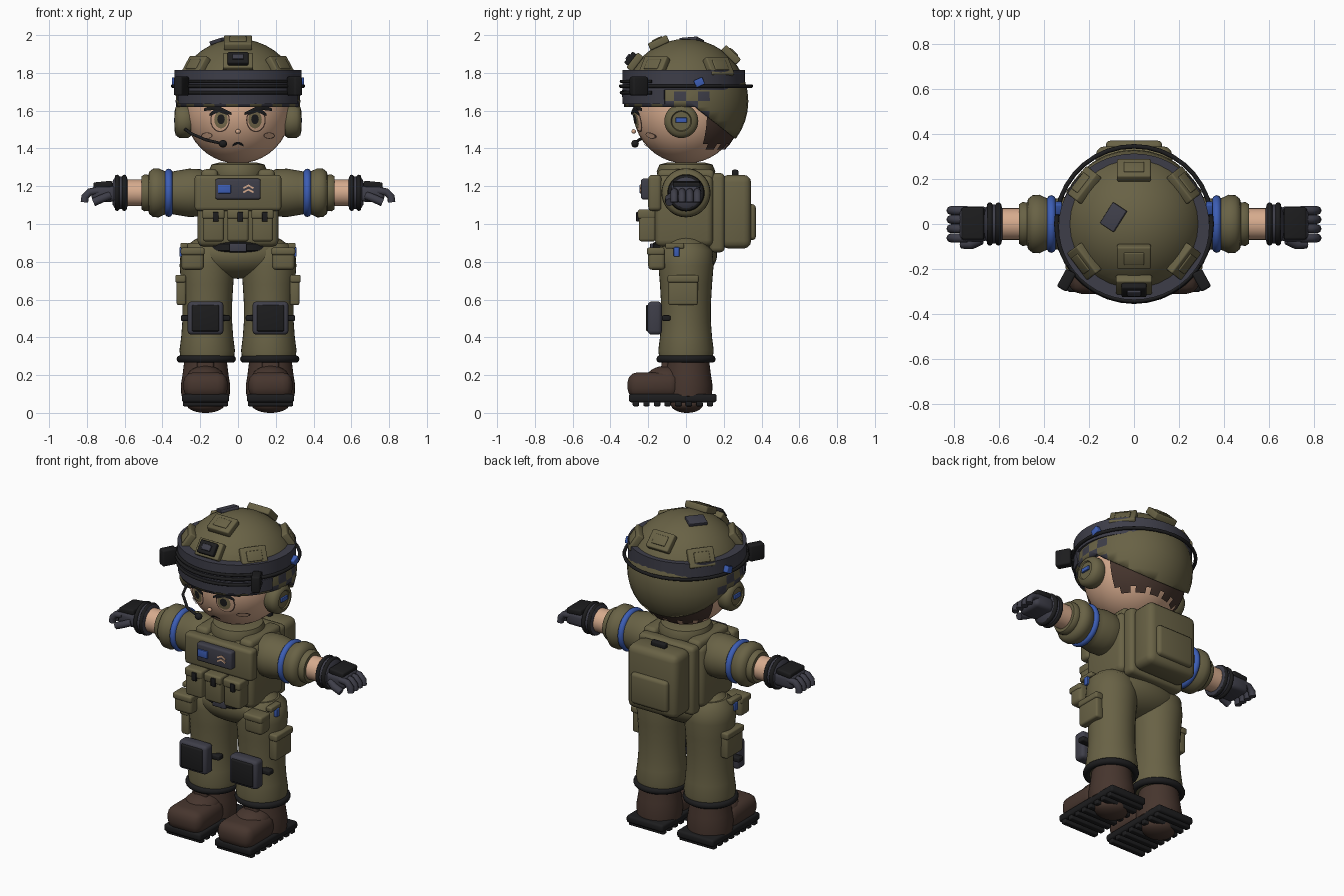
import bpy, bmesh
from math import sin, cos, pi, radians, sqrt, atan2, floor
from mathutils import Matrix, Vector, Euler

if "Cube" in bpy.data.objects:
    bpy.data.objects.remove(bpy.data.objects["Cube"])


def material(name, *rgb):
    m = bpy.data.materials.new(name)
    m.use_nodes = True
    m.diffuse_color = (*rgb, 1)
    m.node_tree.nodes["Principled BSDF"].inputs["Base Color"].default_value = (*rgb, 1)
    return m


OLIVE = material("olive cloth", .14, .122, .06)
GREY = material("slate grey", .048, .048, .066)
BLACK = material("black rubber", .012, .012, .013)
SKIN = material("skin", .68, .41, .27)
BROWN = material("dark brown", .062, .036, .027)
BLUE = material("blue", .045, .11, .46)
IRIS = material("iris", .2, .16, .08)


def xform(loc=(0, 0, 0), rot=(0, 0, 0), scale=(1, 1, 1)):
    return Matrix.LocRotScale(Vector(loc), Euler(rot), Vector(scale))


def finish(name, bm, mats, matrix=Matrix()):
    bm.transform(matrix)
    bmesh.ops.recalc_face_normals(bm, faces=bm.faces)
    for f in bm.faces:
        f.smooth = True
    for e in bm.edges:
        e.smooth = e.calc_face_angle(0) < .75
    mesh = bpy.data.meshes.new(name)
    bm.to_mesh(mesh)
    bm.free()
    for m in mats if isinstance(mats, list) else [mats]:
        mesh.materials.append(m)
    ob = bpy.data.objects.new(name, mesh)
    bpy.context.collection.objects.link(ob)
    return ob


def box(name, loc, size, mat, bevel=.012, rot=(0, 0, 0), matrix=None):
    bm = bmesh.new()
    bmesh.ops.create_cube(bm, size=1, matrix=xform(scale=size))
    if bevel:
        bmesh.ops.bevel(bm, geom=bm.edges[:], offset=bevel, segments=3, profile=.5, affect='EDGES')
    return finish(name, bm, mat, matrix or xform(loc, rot))


def ball(name, loc, radii, mat):
    bm = bmesh.new()
    bmesh.ops.create_uvsphere(bm, u_segments=32, v_segments=20, radius=1)
    return finish(name, bm, mat, xform(loc, scale=radii))


def lathe(name, prof, mat, matrix=Matrix(), arc=(0, 360), closed=False, n=36):
    bm = bmesh.new()
    full = arc[1] - arc[0] == 360
    m, k = (n if full else n + 1), len(prof)
    angles = [radians(arc[0] + (arc[1] - arc[0]) * i / n) for i in range(m)]
    rows = [[bm.verts.new((r * cos(a), r * sin(a), z)) for r, z in prof] for a in angles]
    for i in range(n):
        a, b = rows[i], rows[(i + 1) % m]
        for j in range(k if closed else k - 1):
            bm.faces.new((a[j], b[j], b[(j + 1) % k], a[(j + 1) % k]))
    if full and not closed:
        bm.faces.new([r[0] for r in rows])
        bm.faces.new([r[-1] for r in rows])
    elif closed and not full:
        bm.faces.new(rows[0])
        bm.faces.new(rows[-1])
    return finish(name, bm, mat, matrix)


def ring(name, R, r, mat, matrix, arc=(0, 360)):
    prof = [(R + r * cos(i * pi / 5), r * sin(i * pi / 5)) for i in range(10)]
    return lathe(name, prof, mat, matrix, arc, True)


def tube(name, pts, r, mat):
    cu = bpy.data.curves.new(name, 'CURVE')
    cu.dimensions, cu.bevel_depth, cu.bevel_resolution, cu.use_fill_caps = '3D', r, 2, True
    sp = cu.splines.new('POLY')
    sp.points.add(len(pts) - 1)
    for p, co in zip(sp.points, pts):
        p.co = (*co, 1)
    cu.materials.append(mat)
    ob = bpy.data.objects.new(name, cu)
    bpy.context.collection.objects.link(ob)


HEAD, HR = 1.6, .28
DOME, DR = 1.65, .33


# Thin face details that follow the curve of the head
def decal(name, pts, lift, mat):
    bm = bmesh.new()
    f = bm.faces.new([bm.verts.new((x, 0, z)) for x, z in pts])
    bmesh.ops.poke(bm, faces=[f])
    for v in bm.verts:
        v.co.y = -sqrt((HR + lift) ** 2 - v.co.x ** 2 - (v.co.z - HEAD) ** 2)
    finish(name, bm, mat)


def oval(name, x, z, w, h, lift, mat):
    decal(name, [(x + w * cos(i * pi / 10), z + h * sin(i * pi / 10)) for i in range(20)], lift, mat)


def stroke(name, pts, width, lift, mat):
    decal(name, pts + [(x, z - width) for x, z in reversed(pts)], lift, mat)


# Head, hair and face
ball("head", (0, 0, HEAD), (HR, HR, HR), SKIN)
bm = bmesh.new()
bmesh.ops.create_uvsphere(bm, u_segments=48, v_segments=24, radius=.292, matrix=xform((0, 0, HEAD)))
drop = []
for f in bm.faces:
    c = f.calc_center_median()
    jag = .035 * (floor(atan2(c.y, c.x) / (pi / 24)) % 3 == 0)
    if c.y < .1 or c.z < 1.4 + jag:
        drop.append(f)
bmesh.ops.delete(bm, geom=drop, context='FACES')
finish("back_hair", bm, BROWN)
ball("nose", (0, -.277, 1.49), (.014, .012, .012), SKIN)
stroke("mouth", [(-.03, 1.42), (-.015, 1.432), (0, 1.435), (.015, 1.432), (.03, 1.42)], .01, .004, BLACK)
for s in (-1, 1):
    oval("eye_outline", s * .095, 1.55, .052, .064, .003, BROWN)
    oval("eye_white", s * .095, 1.55, .046, .058, .005, SKIN)
    oval("eye_iris", s * .09, 1.552, .036, .046, .007, IRIS)
    oval("eye_pupil", s * .09, 1.555, .02, .026, .009, BLACK)
    stroke("eye_lash", [(s * .15, 1.585), (s * .125, 1.607), (s * .09, 1.61), (s * .05, 1.588)], .014, .011, BLACK)
    stroke("brow", [(s * .18, 1.612), (s * .14, 1.628), (s * .09, 1.618), (s * .035, 1.59)], .014, .014, BLACK)
    oval("cheek_mark", s * .165, 1.468, .03, .017, .003, BROWN)
    oval("cheek", s * .165, 1.468, .026, .013, .006, SKIN)

# Helmet shell, cut higher over the face than behind, with mottled sides
bm = bmesh.new()
bmesh.ops.create_uvsphere(bm, u_segments=32, v_segments=20, radius=DR, matrix=xform((0, 0, DOME)))
for co, no in (((0, 0, 1.62), (0, 0, 1)), ((0, .05, 1.62), (0, .8, 1))):
    bmesh.ops.bisect_plane(bm, geom=bm.verts[:] + bm.edges[:] + bm.faces[:], plane_co=co, plane_no=no)
drop = []
for f in bm.faces:
    c = f.calc_center_median()
    if c.z < 1.62 and c.z < 1.62 - .8 * (c.y - .05):
        drop.append(f)
    elif c.z < 1.71 and c.y < .13:
        f.material_index = (floor(atan2(c.y, c.x) * 16 / pi) + floor((c.z - DOME) / .05)) % 2
bmesh.ops.delete(bm, geom=drop, context='FACES')
shell = finish("helmet_shell", bm, [OLIVE, GREY])
mod = shell.modifiers.new("thickness", 'SOLIDIFY')
mod.thickness, mod.offset = .035, -1

# Goggle band, visor and strap
lathe("goggle_band", [(.27, 1.71), (.335, 1.71), (.335, 1.815), (.27, 1.815)], GREY,
      xform((0, -.012, 0), scale=(1, .97, 1)), closed=True, n=48)
lathe("visor", [(.29, 1.635), (.335, 1.635), (.34, 1.71), (.29, 1.71)], GREY, arc=(200, 340), closed=True)
ring("strap", .345, .01, BLACK, xform((0, 0, 1.73)))
for z in (1.695, 1.755):
    ring("goggle_rim", .342, .009, BLACK, xform((0, 0, z)), (212, 328))


def on_dome(name, x, y, size, mat, lift=0, bevel=.008, spin=0):
    d = Vector((x, y, sqrt(DR * DR - x * x - y * y)))
    q = d.to_track_quat('Z', 'Y').to_matrix().to_4x4()
    d += d.normalized() * lift
    box(name, None, size, mat, bevel, matrix=xform((d.x, d.y, d.z + DOME)) @ q @ Matrix.Rotation(spin, 4, 'Z'))


# Raised helmet plates and fittings
for x, y in ((0, -.14), (0, .23), (.22, -.165), (-.22, -.165), (.22, .17), (-.22, .17)):
    lift = .012 if x == 0 else .005
    on_dome("helmet_plate", x, y, (.15, .11, .04), OLIVE, lift)
    on_dome("helmet_plate_inset", x, y, (.09, .06, .02), OLIVE, lift + .016, .005)
on_dome("lamp_mount", 0, -.262, (.16, .1, .04), OLIVE, .01)
on_dome("lamp_body", 0, -.262, (.11, .075, .05), BLACK, .03)
on_dome("lamp_face", 0, -.262, (.06, .035, .02), GREY, .053, .004)
on_dome("crown_patch", -.09, .03, (.11, .075, .02), GREY, .004, .004, -.25)

for s in (-1, 1):
    side = xform((s * .25, -.025, 1.545), (0, s * pi / 2, 0))
    box("goggle_clip", (s * .3, -.25, 1.73), (.05, .09, .1), BLACK, .01, (0, 0, s * .5))
    box("strap_marker", (s * .335, .07, 1.75), (.03, .05, .04), BLUE, .005, (.4, 0, 0))
    lathe("ear_cup", [(.08, 0), (.09, .015), (.09, .06), (.075, .08), (.055, .085), (.05, .078)], OLIVE, side)
    box("ear_marker", (s * .332, -.025, 1.55), (.014, .06, .025), BLUE, .003)
tube("mic_boom", [(-.29, -.07, 1.51), (-.25, -.18, 1.48), (-.17, -.25, 1.445), (-.09, -.268, 1.427)], .008, BLACK)
ball("mic", (-.08, -.27, 1.425), (.022, .02, .02), BLACK)

# Torso, vest and chest gear
lathe("collar", [(.1, 1.24), (.15, 1.25), (.155, 1.28), (.14, 1.315), (.1, 1.325)], OLIVE)
box("torso", (0, 0, 1.06), (.4, .28, .44), OLIVE, .07)
box("vest", (0, -.01, 1.07), (.43, .31, .38), OLIVE, .035)
box("chest_panel", (0, -.165, 1.165), (.46, .07, .19), OLIVE, .02)
box("name_plate", (0, -.213, 1.185), (.24, .05, .11), GREY, .012)
box("blue_patch", (-.072, -.24, 1.185), (.068, .012, .045), BLUE, .003)
for z in (1.175, 1.197):
    for s in (-1, 1):
        box("chevron", (.055 + s * .013, -.239, z), (.032, .008, .009), SKIN, 0, (0, s * .5, 0))
for x in (-.13, 0, .13):
    box("vest_pouch", (x, -.205, .99), (.112, .09, .165), OLIVE, .015)
    box("pouch_flap", (x, -.208, 1.052), (.118, .095, .05), OLIVE, .012)
    box("pouch_buckle", (x + .012, -.256, 1.038), (.03, .016, .05), BLACK, .004)
lathe("belt", [(.19, .85), (.205, .86), (.205, .895), (.19, .905)], BLACK, xform((0, -.01, 0), scale=(1, .82, 1)))
box("belt_buckle", (0, -.18, .875), (.09, .02, .045), GREY, .006)

# Backpack
box("pack_frame", (0, .165, 1.06), (.38, .08, .42), OLIVE, .025)
box("pack_body", (0, .265, 1.065), (.34, .16, .39), OLIVE, .04)
box("pack_pocket", (0, .335, 1.01), (.25, .07, .19), OLIVE, .02)
box("pack_handle", (0, .26, 1.27), (.1, .035, .035), BLACK, .01)

# Hips
ball("hips", (0, 0, .84), (.285, .165, .13), OLIVE)

for s in (-1, 1):
    box("shoulder_strap", (s * .15, 0, 1.255), (.09, .3, .07), OLIVE, .025)

    # Sleeve, arm band, forearm and glove
    arm = xform((0, 0, 1.165), (0, s * pi / 2, 0))
    lathe("sleeve", [(.1, .14), (.125, .2), (.128, .26), (.118, .32), (.108, .37), (.118, .395), (.13, .42),
                     (.128, .45), (.112, .47), (.095, .475), (.098, .495), (.088, .51), (.06, .512)], OLIVE, arm)
    ring("arm_band", .108, .02, BLUE, arm @ xform((0, 0, .367)))
    lathe("forearm", [(.07, .48), (.07, .62)], SKIN, arm)
    lathe("glove_cuff", [(.07, .585), (.088, .59), (.085, .65), (.06, .665)], GREY, arm)
    for x in (.602, .64):
        ring("cuff_ring", .083, .013, BLACK, arm @ xform((0, 0, x)))
    box("palm", (s * .71, 0, 1.16), (.13, .155, .085), GREY, .025)
    box("hand_guard", (s * .715, .003, 1.207), (.1, .145, .035), BLACK, .01, (0, s * .1, 0))
    for y in (-.062, -.021, .02, .06):
        tube("finger", [(s * .74, y, 1.175), (s * .785, y, 1.17), (s * .81, y, 1.145), (s * .813, y, 1.115)], .02, GREY)
    tube("thumb", [(s * .68, -.07, 1.15), (s * .72, -.09, 1.135), (s * .765, -.088, 1.115)], .022, GREY)

    # Trouser leg, cuff and knee pad
    lathe("trouser_leg", [(.1, .27), (.14, .28), (.147, .33), (.138, .4), (.132, .48), (.132, .58), (.138, .68),
                          (.146, .78), (.14, .86), (.1, .9)], OLIVE, xform((s * .163, 0, 0)))
    ring("trouser_cuff", .137, .02, BLACK, xform((s * .168, 0, .285)))
    box("knee_pad", (s * .172, -.165, .502), (.19, .075, .175), GREY, .02)
    box("knee_plate", (s * .172, -.2, .502), (.145, .025, .14), BLACK, .008)
    box("knee_strap", (s * .172, -.105, .502), (.262, .045, .03), BLACK, .008)

    # Hip pouch, thigh pocket and marker
    box("hip_pouch", (s * .24, -.155, .815), (.12, .09, .115), OLIVE, .02)
    box("hip_pouch_flap", (s * .24, -.16, .855), (.127, .095, .04), OLIVE, .012)
    box("hip_clip", (s * .285, -.06, .885), (.04, .1, .03), OLIVE, .008)
    box("hip_marker", (s * .3, -.05, .852), (.022, .03, .05), BLUE, .004)
    box("thigh_pocket", (s * .3, -.015, .645), (.05, .155, .15), OLIVE, .012)
    box("thigh_flap", (s * .304, -.015, .71), (.056, .165, .04), OLIVE, .01)

    # Boot with treaded sole
    lathe("boot_shaft", [(.1, .07), (.128, .09), (.13, .15), (.122, .2), (.112, .28)], BROWN, xform((s * .172, .01, 0)))
    box("boot_toe", (s * .172, -.17, .145), (.235, .28, .14), BROWN, .055)
    ball("boot_instep", (s * .172, -.1, .185), (.1, .11, .065), BROWN)
    box("boot_tongue", (s * .172, -.11, .235), (.09, .04, .09), BROWN, .015)
    box("boot_sole", (s * .172, -.07, .078), (.25, .465, .045), BLACK, .014)
    for i in range(8):
        box("sole_tread", (s * .172, -.265 + i * .056, .05), (.24, .034, .03), BLACK, .006)
    ball("sole_bulge", (s * .172, .005, .045), (.1, .085, .045), BROWN)
